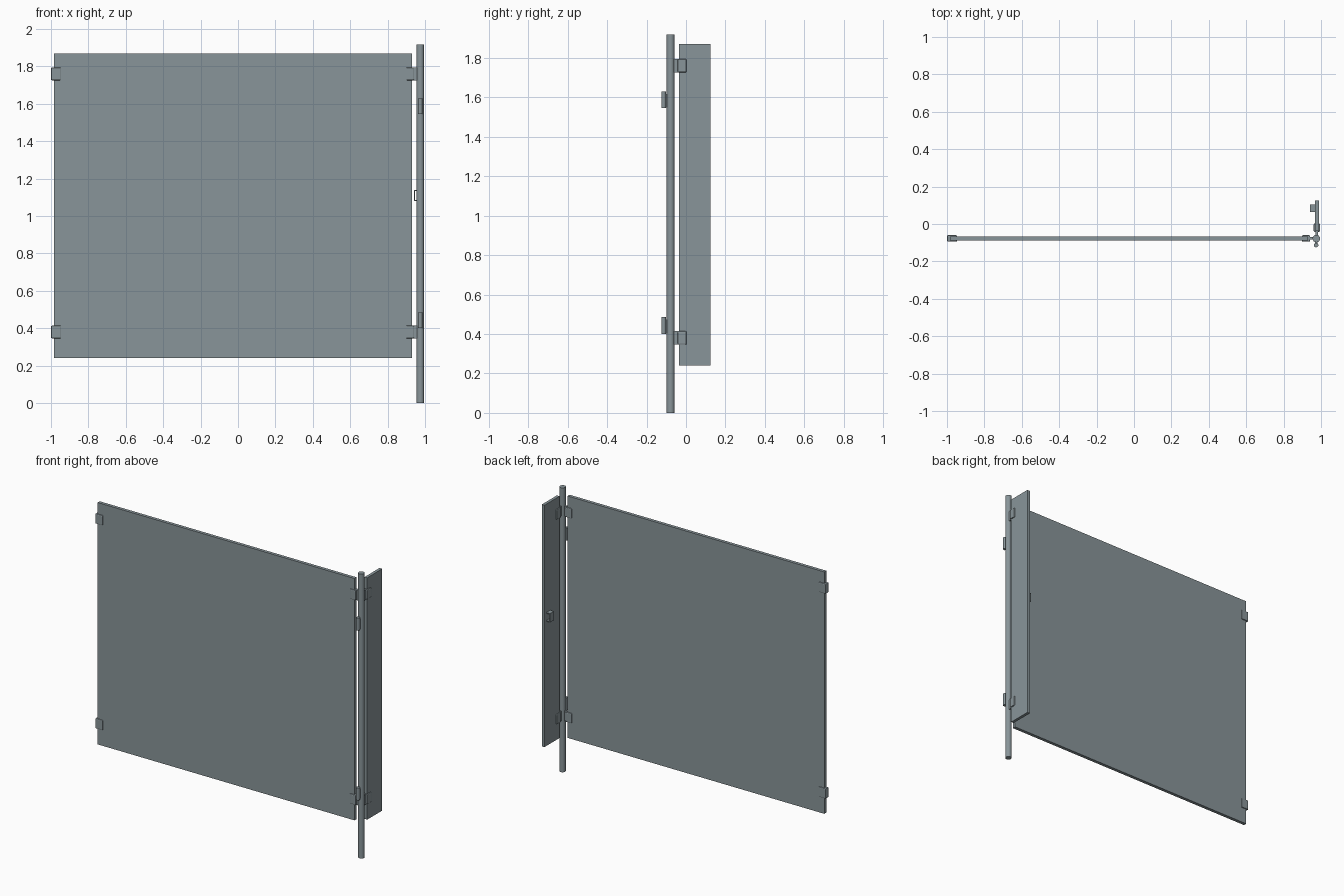
import bpy
import bmesh
from mathutils import Matrix, Vector

if "Cube" in bpy.data.objects:
    bpy.data.objects.remove(bpy.data.objects["Cube"])

steel = bpy.data.materials.new("slate_grey")
steel.use_nodes = True
COLOUR = (0.25, 0.30, 0.32, 1)
steel.diffuse_color = COLOUR
steel.node_tree.nodes["Principled BSDF"].inputs["Base Color"].default_value = COLOUR


def finish(name, bm):
    mesh = bpy.data.meshes.new(name)
    bm.to_mesh(mesh)
    bm.free()
    mesh.materials.append(steel)
    obj = bpy.data.objects.new(name, mesh)
    bpy.context.collection.objects.link(obj)
    return obj


def box(name, x, y, z, bevel=0):
    """Box from (min, max) pairs, with optional edge chamfers."""
    size = [b - a for a, b in (x, y, z)]
    mid = Vector([(a + b) / 2 for a, b in (x, y, z)])
    bm = bmesh.new()
    bmesh.ops.create_cube(bm, size=1, matrix=Matrix.Translation(mid) @ Matrix.Diagonal((*size, 1)))
    obj = finish(name, bm)
    if bevel:
        mod = obj.modifiers.new("chamfer", "BEVEL")
        mod.width = bevel
        mod.segments = 2
    return obj


def rod(name, x, y, z, radius, sides):
    bm = bmesh.new()
    bmesh.ops.create_cone(bm, cap_ends=True, segments=sides, radius1=radius, radius2=radius,
                          depth=z[1] - z[0], matrix=Matrix.Translation((x, y, sum(z) / 2)))
    for f in bm.faces:
        f.smooth = len(f.verts) == 4
    for e in bm.edges:
        e.smooth = all(f.smooth for f in e.link_faces)
    return finish(name, bm)


POST_X, POST_Y = 0.975, -0.078
PANEL_Z = (0.24, 1.87)

# Post and the two glass panels
rod("post", POST_X, POST_Y, (0, 1.917), 0.02, 24)
box("main_panel", (-0.985, 0.93), (-0.088, -0.066), PANEL_Z)
box("side_panel", (0.968, 0.988), (-0.035, 0.125), PANEL_Z)

# Clamps, joining lugs and hinge knuckles at both heights
for level, clamp_z, knuckle_z in (("lower", 0.38, 0.443), ("upper", 1.76, 1.587)):
    z = (clamp_z - 0.034, clamp_z + 0.034)
    lug_z = (clamp_z - 0.025, clamp_z + 0.025)
    box(level + "_far_clamp", (-1.0, -0.945), (-0.094, -0.06), z, 0.006)
    box(level + "_near_clamp", (0.897, 0.942), (-0.094, -0.06), z, 0.006)
    box(level + "_near_lug", (0.935, 0.965), (-0.084, -0.07), z)
    box(level + "_side_clamp", (0.961, 0.995), (-0.042, 0.003), z, 0.006)
    box(level + "_side_lug", (0.971, 0.985), (-0.066, -0.036), z)
    rod(level + "_knuckle", 0.974, -0.113, (knuckle_z - 0.042, knuckle_z + 0.042), 0.012, 12)
    box(level + "_knuckle_web", (0.968, 0.98), (-0.112, -0.09), (knuckle_z - 0.04, knuckle_z + 0.03))

# Open loop handle on the side panel
box("handle_grip", (0.94, 0.946), (0.065, 0.105), (1.08, 1.14))
for name, z in (("bottom", 1.08), ("top", 1.134)):
    box("handle_" + name, (0.944, 0.97), (0.065, 0.105), (z, z + 0.006))
